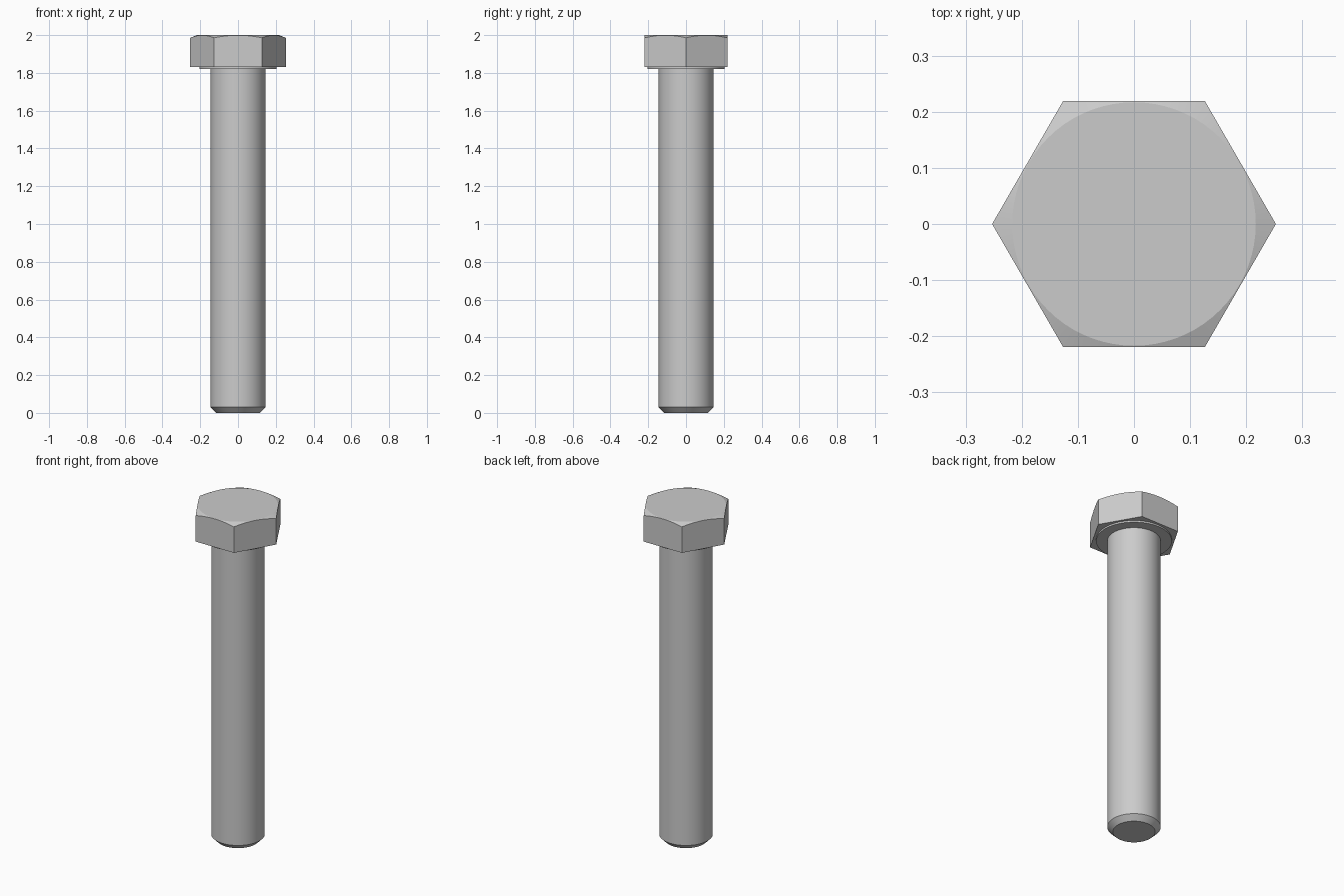
import bpy, bmesh
from math import sin, cos, pi, radians

cube = bpy.data.objects.get("Cube")
if cube:
    bpy.data.objects.remove(cube, do_unlink=True)

STEPS = 72
APOTHEM = 0.219
FACE_R = 0.217      # circle left flat on top of the head
HEAD_BOTTOM, HEAD_TOP = 1.83, 2.0
CHAMFER_SLOPE = 0.4

steel = bpy.data.materials.new("steel grey")
steel.use_nodes = True
grey = (0.6, 0.6, 0.6, 1)
steel.diffuse_color = grey
steel.node_tree.nodes["Principled BSDF"].inputs["Base Color"].default_value = grey


def loft(name, rings):
    """Closed solid through rings, each a function of angle giving (radius, z)."""
    bm = bmesh.new()
    angles = [2 * pi * i / STEPS for i in range(STEPS)]
    loops = []
    for ring in rings:
        loop = []
        for a in angles:
            r, z = ring(a)
            loop.append(bm.verts.new((r * cos(a), r * sin(a), z)))
        loops.append(loop)
    for low, high in zip(loops, loops[1:]):
        for i in range(STEPS):
            j = (i + 1) % STEPS
            bm.faces.new((low[i], low[j], high[j], high[i]))
    bm.faces.new(loops[0][::-1])
    bm.faces.new(loops[-1])
    mesh = bpy.data.meshes.new(name)
    bm.to_mesh(mesh)
    bm.free()
    mesh.materials.append(steel)
    obj = bpy.data.objects.new(name, mesh)
    bpy.context.collection.objects.link(obj)
    bpy.ops.object.select_all(action='DESELECT')
    obj.select_set(True)
    bpy.context.view_layer.objects.active = obj
    bpy.ops.object.shade_smooth_by_angle(angle=radians(12))
    return obj


def circle(r, z):
    return lambda a: (r, z)


def hex_radius(a):
    return APOTHEM / cos((a + 1e-6) % (pi / 3) - pi / 6)


# Hexagonal head with a conical chamfer scalloping its top edge
loft("hex_head", [
    lambda a: (hex_radius(a), HEAD_BOTTOM),
    lambda a: (hex_radius(a), HEAD_TOP - CHAMFER_SLOPE * (hex_radius(a) - FACE_R)),
    circle(FACE_R, HEAD_TOP),
])

# Thin round bearing face under the head
loft("washer_face", [circle(0.205, 1.82), circle(0.205, HEAD_BOTTOM)])

# Plain shank with a chamfered tip
loft("shank", [circle(0.115, 0), circle(0.145, 0.03), circle(0.145, 1.82)])
